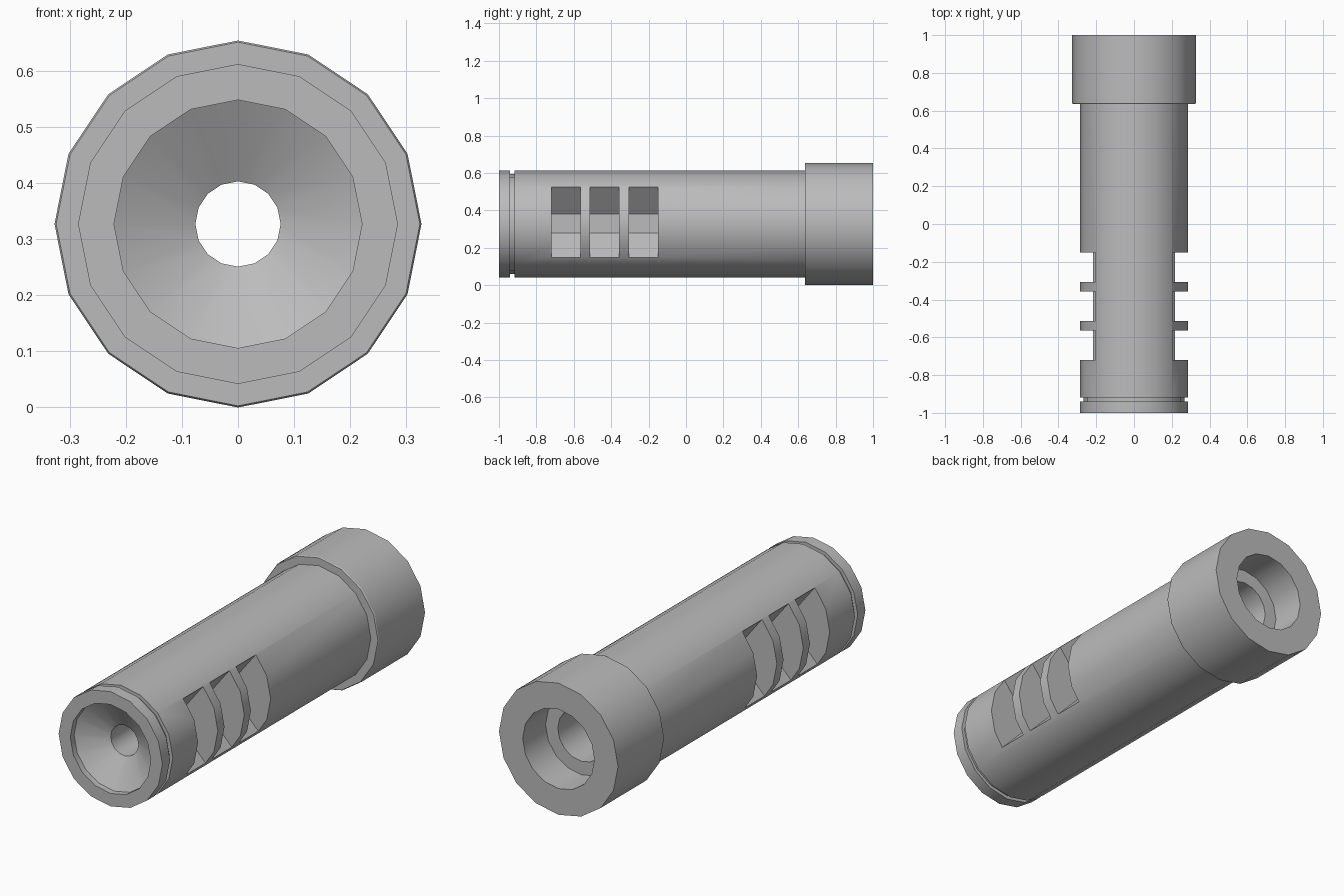
import bpy, bmesh, math

cube = bpy.data.objects.get("Cube")
if cube:
    bpy.data.objects.remove(cube)

AXIS_Z = 0.327
SIDES = 16

steel = bpy.data.materials.new("grey_steel")
steel.use_nodes = True
grey = (0.5, 0.5, 0.5, 1)
steel.diffuse_color = grey
steel.node_tree.nodes["Principled BSDF"].inputs["Base Color"].default_value = grey


def add_object(name, bm):
    bmesh.ops.recalc_face_normals(bm, faces=bm.faces)
    mesh = bpy.data.meshes.new(name)
    bm.to_mesh(mesh)
    bm.free()
    mesh.materials.append(steel)
    obj = bpy.data.objects.new(name, mesh)
    bpy.context.collection.objects.link(obj)
    return obj


def lathe(name, profile):
    """Turn a closed (y, radius) profile about the barrel axis."""
    bm = bmesh.new()
    rings = []
    for i in range(SIDES):
        a = 2 * math.pi * i / SIDES
        rings.append([bm.verts.new((r * math.sin(a), y, AXIS_Z + r * math.cos(a)))
                      for y, r in profile])
    n = len(profile)
    for i in range(SIDES):
        a, b = rings[i], rings[(i + 1) % SIDES]
        for j in range(n):
            k = (j + 1) % n
            bm.faces.new((a[j], a[k], b[k], b[j]))
    return add_object(name, bm)


def slot_cutter(side, y0, y1):
    """Tapered pocket, narrow at the floor and wide at the outer surface."""
    outline = [(0.09, 0.054), (0.203, 0.198), (0.4, 0.198),
               (0.4, -0.178), (0.217, -0.178), (0.09, -0.047)]
    bm = bmesh.new()
    ends = [[bm.verts.new((side * x, y, AXIS_Z + z)) for x, z in outline]
            for y in (y0, y1)]
    for end in ends:
        bm.faces.new(end)
    for i in range(len(outline)):
        k = (i + 1) % len(outline)
        bm.faces.new((ends[0][i], ends[0][k], ends[1][k], ends[1][i]))
    cutter = add_object("slot_cutter", bm)
    cutter.hide_render = True
    return cutter


# Main tube: outer skin with a groove, then bore and flared mouth
tube = lathe("brake_tube", [
    (-1.0, 0.285), (-0.94, 0.285), (-0.94, 0.268), (-0.918, 0.268),
    (-0.918, 0.285), (0.82, 0.285), (0.82, 0.13), (0.1, 0.13),
    (0.1, 0.076), (-0.89, 0.076), (-0.97, 0.221), (-1.0, 0.221)])

# Three gas slots on each side
for side in (-1, 1):
    for i in range(3):
        start = -0.72 + i * 0.207
        cutter = slot_cutter(side, start, start + 0.155)
        cut = tube.modifiers.new("slot", "BOOLEAN")
        cut.operation = "DIFFERENCE"
        cut.solver = "EXACT"
        cut.object = cutter
        bpy.context.view_layer.objects.active = tube
        bpy.ops.object.modifier_apply(modifier=cut.name)
        bpy.data.objects.remove(cutter)

# Rear collar: socket for the tube and a wide rear opening
collar = lathe("rear_collar", [
    (0.635, 0.285), (0.635, 0.324), (0.64, 0.327), (1.0, 0.327),
    (1.0, 0.197), (0.82, 0.197), (0.82, 0.285)])

# Smooth walls, crisp rims
for obj in (tube, collar):
    bpy.ops.object.select_all(action="DESELECT")
    obj.select_set(True)
    bpy.context.view_layer.objects.active = obj
    bpy.ops.object.shade_smooth_by_angle(angle=math.radians(30))
